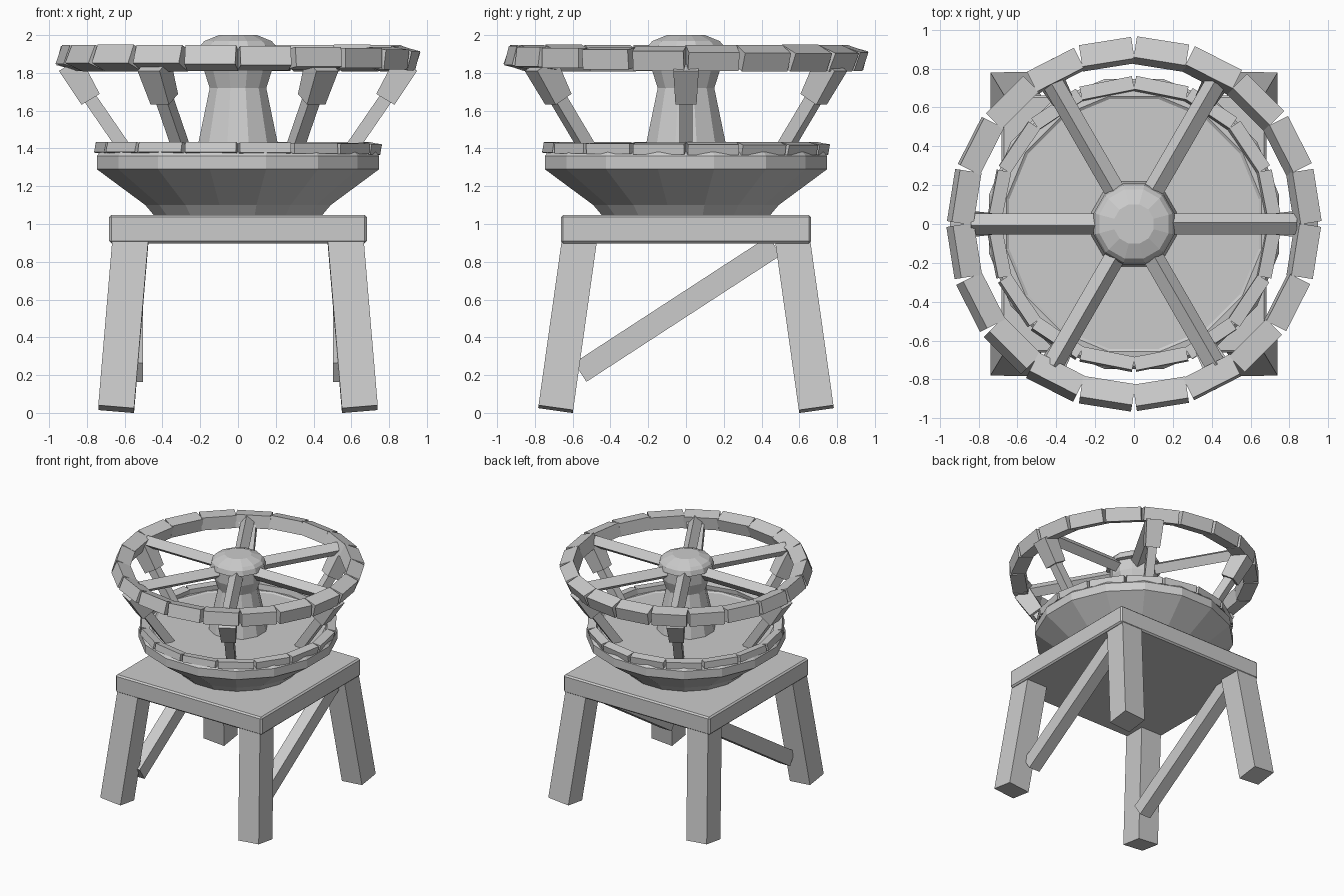
import bpy, bmesh, math
from mathutils import Matrix, Vector

cube = bpy.data.objects.get("Cube")
if cube:
    bpy.data.objects.remove(cube, do_unlink=True)

grey = bpy.data.materials.new("plain_grey")
grey.use_nodes = True
colour = (0.6, 0.6, 0.6, 1)
grey.diffuse_color = colour
grey.node_tree.nodes["Principled BSDF"].inputs["Base Color"].default_value = colour


def finish(name, bm):
    bmesh.ops.recalc_face_normals(bm, faces=bm.faces)
    mesh = bpy.data.meshes.new(name)
    bm.to_mesh(mesh)
    bm.free()
    mesh.materials.append(grey)
    ob = bpy.data.objects.new(name, mesh)
    bpy.context.collection.objects.link(ob)
    return ob


def box(bm, matrix, size, top_scale=1):
    """Add a box; top_scale widens or narrows its local upper end."""
    verts = bmesh.ops.create_cube(bm, size=1)["verts"]
    for v in verts:
        s = top_scale if v.co.z > 0 else 1
        v.co = matrix @ Vector((v.co.x * size[0] * s, v.co.y * size[1] * s, v.co.z * size[2]))


def beam(bm, start, end, width, depth, turn=Matrix(), roll=0, top_scale=1):
    """Add a box running between two points, with depth across local x."""
    start, end = Vector(start), Vector(end)
    z = (end - start).normalized()
    y = z.cross(Vector((1, 0, 0))) if abs(z.x) < 0.5 else Vector((0, 1, 0))
    y.normalize()
    x = y.cross(z)
    frame = Matrix((x, y, z)).transposed().to_4x4()
    m = turn @ Matrix.Translation((start + end) / 2) @ frame @ Matrix.Rotation(roll, 4, "Z")
    box(bm, m, (depth, width, (end - start).length), top_scale)


def lathe(name, profile, sides, phase=0):
    bm = bmesh.new()
    rings = []
    for r, z in profile:
        angles = [math.tau * (i + phase) / sides for i in range(sides)]
        rings.append([bm.verts.new((r * math.cos(a), r * math.sin(a), z)) for a in angles])
    for a, b in zip(rings, rings[1:]):
        for i in range(sides):
            j = (i + 1) % sides
            bm.faces.new((a[i], a[j], b[j], b[i]))
    bm.faces.new(rings[0])
    bm.faces.new(rings[-1])
    return finish(name, bm)


def segmented_ring(name, count, radius, z, size, lean):
    """Straight blocks set in a circle, leaning towards one diagonal."""
    bm = bmesh.new()
    for i in range(count):
        a = math.tau * (i + 0.5) / count
        tilt = math.radians(lean) * (math.cos(a) + math.sin(a))
        m = Matrix.Rotation(a, 4, "Z") @ Matrix.Translation((radius, 0, z))
        box(bm, m @ Matrix.Rotation(tilt, 4, "Y"), size)
    return finish(name, bm)


# Stand: table top with a softened edge
bm = bmesh.new()
box(bm, Matrix.Translation((0, 0, 0.973)), (1.365, 1.325, 0.15))
top = finish("table_top", bm)
bevel = top.modifiers.new("edge", "BEVEL")
bevel.width = 0.012
bevel.segments = 1

# Splayed legs
for sx, side in ((1, "left"), (-1, "right")):
    for sy, end in ((-1, "front"), (1, "back")):
        bm = bmesh.new()
        beam(bm, (sx * 0.645, sy * 0.69, 0.02), (sx * 0.568, sy * 0.562, 0.93), 0.185, 0.19)
        finish(f"{end}_{side}_leg", bm)
    # Diagonal brace on each side
    bm = bmesh.new()
    beam(bm, (sx * 0.553, -0.56, 0.215), (sx * 0.553, 0.47, 0.885), 0.12, 0.1)
    finish(f"{side}_brace", bm)

# Bowl and hub
lathe("bowl", [(0.44, 1.03), (0.5, 1.1), (0.762, 1.29), (0.762, 1.36), (0.745, 1.38),
               (0.67, 1.39), (0.655, 1.38)], 16, 0.5)
lathe("hub", [(0.23, 1.37), (0.155, 1.72), (0.185, 1.81), (0.185, 1.9), (0.215, 1.905),
              (0.205, 1.945), (0.185, 1.968), (0.105, 2.0)], 12, 0.5)

# Rings
segmented_ring("lower_ring", 16, 0.71, 1.4, (0.07, 0.275, 0.055), 10)
segmented_ring("wheel_rim", 20, 0.885, 1.878, (0.115, 0.272, 0.105), 17)

# Spokes, struts and sleeves repeat six times
spokes, struts, sleeves = bmesh.new(), bmesh.new(), bmesh.new()
for i in range(6):
    turn = Matrix.Rotation(math.tau * i / 6, 4, "Z")
    beam(spokes, (0.12, 0, 1.878), (0.84, 0, 1.878), 0.076, 0.076, turn, math.radians(38))
    beam(struts, (0.58, 0, 1.37), (0.8, 0, 1.69), 0.07, 0.07, turn)
    beam(sleeves, (0.78, 0, 1.66), (0.89, 0, 1.845), 0.112, 0.112, turn, 0, 1.2)
finish("spokes", spokes)
finish("struts", struts)
finish("strut_sleeves", sleeves)
